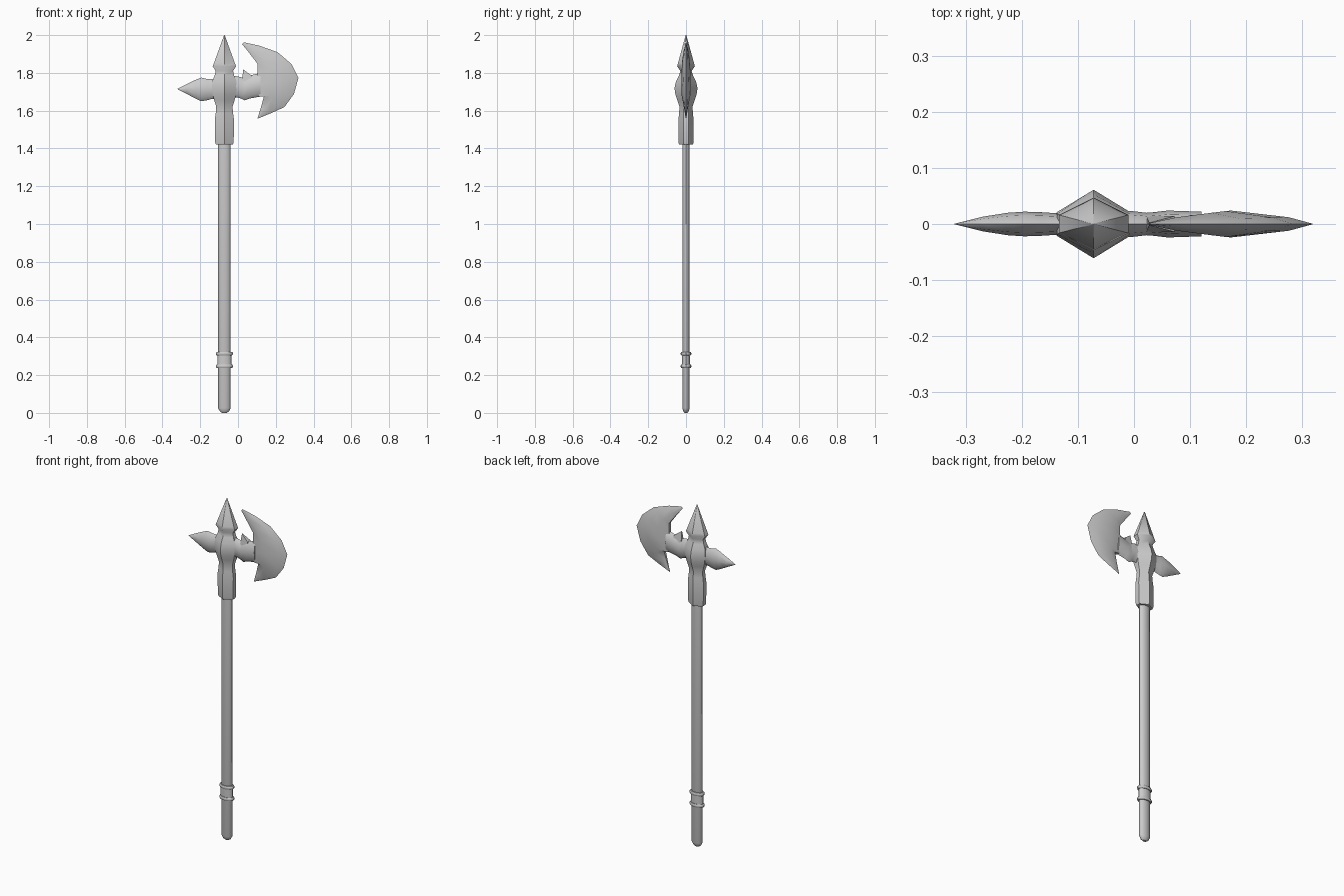
import bpy, bmesh, math
from mathutils import Vector

if "Cube" in bpy.data.objects:
    bpy.data.objects.remove(bpy.data.objects["Cube"])

CX = -0.072  # shaft axis


def finish(name, bm, angle=35):
    bmesh.ops.remove_doubles(bm, verts=bm.verts, dist=1e-5)
    bmesh.ops.recalc_face_normals(bm, faces=bm.faces)
    me = bpy.data.meshes.new(name)
    bm.to_mesh(me)
    bm.free()
    ob = bpy.data.objects.new(name, me)
    bpy.context.collection.objects.link(ob)
    bpy.ops.object.select_all(action='DESELECT')
    ob.select_set(True)
    bpy.context.view_layer.objects.active = ob
    bpy.ops.object.shade_smooth_by_angle(angle=math.radians(angle))
    return ob


def loft(name, rings, angle=35):
    """Skin a list of equal-length point rings and cap both ends."""
    bm = bmesh.new()
    vs = [[bm.verts.new(p) for p in r] for r in rings]
    n = len(rings[0])
    for a, b in zip(vs, vs[1:]):
        for i in range(n):
            j = (i + 1) % n
            bm.faces.new((a[i], a[j], b[j], b[i]))
    bm.faces.new(vs[0][::-1])
    bm.faces.new(vs[-1])
    return finish(name, bm, angle)


def ellipse(n):
    return [(math.cos(2 * math.pi * i / n), math.sin(2 * math.pi * i / n)) for i in range(n)]


HEX = [(1, -.34), (1, .34), (0, 1), (-1, .34), (-1, -.34), (0, -1)]


def upright(name, section, profile, angle=35):
    """profile: (z, half width x, half depth y)"""
    return loft(name, [[(CX + u * rx, v * ry, z) for u, v in section]
                       for z, rx, ry in profile], angle)


def sideways(name, section, profile, angle=40):
    """profile: (x, low z, high z, half depth y)"""
    return loft(name, [[(x, v * ry, (lo + hi) / 2 + u * (hi - lo) / 2) for u, v in section]
                       for x, lo, hi, ry in profile], angle)


# Oval wooden shaft with a rounded butt
upright("shaft", ellipse(16), [(0, .012, .007), (.008, .024, .014), (.025, .033, .019),
                               (1.45, .033, .019)])

# Grip band with two raised rings
upright("grip_band", ellipse(16), [(.24, .037, .022), (.32, .037, .022)])
for tag, z in (("lower", .247), ("upper", .314)):
    upright(tag + "_ring", ellipse(16), [(z - .009, .041, .025), (z - .004, .045, .028),
                                         (z + .004, .045, .028), (z + .009, .041, .025)])

# Socket, swollen hub and top spike in one ridged body
upright("socket_and_top_spike", HEX, [
    (1.42, .045, .037), (1.432, .049, .04), (1.55, .051, .04), (1.585, .046, .037),
    (1.62, .043, .034), (1.655, .054, .046), (1.685, .062, .056), (1.72, .066, .061),
    (1.755, .065, .053), (1.785, .052, .038), (1.81, .046, .03), (1.835, .062, .047),
    (1.85, .056, .043), (1.999, .002, .002), (2.0, .0005, .0005)], 45)

# Rear spike
sideways("rear_spike", ellipse(8), [
    (-.08, 1.66, 1.78, .02), (-.135, 1.663, 1.768, .019), (-.165, 1.655, 1.768, .021),
    (-.195, 1.65, 1.775, .022), (-.225, 1.664, 1.763, .02), (-.27, 1.688, 1.741, .013),
    (-.32, 1.714, 1.716, .0005)])

# Neck joining the hub to the blade
sideways("blade_neck", ellipse(8), [
    (-.07, 1.66, 1.785, .022), (-.003, 1.67, 1.782, .023), (.022, 1.662, 1.775, .02),
    (.035, 1.654, 1.77, .021), (.06, 1.664, 1.785, .024), (.12, 1.675, 1.80, .022)])

# Small spur on top of the neck
bm = bmesh.new()
spur = [(.022, 1.75), (.027, 1.819), (.072, 1.785), (.065, 1.75)]
thick = [.014, .002, .014, .014]
sides = [[bm.verts.new((x, s * t, z)) for (x, z), t in zip(spur, thick)] for s in (-1, 1)]
bm.faces.new(sides[0])
bm.faces.new(sides[1])
for i in range(4):
    j = (i + 1) % 4
    bm.faces.new((sides[0][i], sides[0][j], sides[1][j], sides[1][i]))
finish("neck_spur", bm)

# Crescent blade: inner x, z, outer x, z, half depth at each station, top to bottom
stations = [(.022, 1.952, .03, 1.962, .001), (.06, 1.905, .11, 1.945, .012),
            (.103, 1.848, .209, 1.91, .02), (.104, 1.80, .283, 1.847, .023),
            (.10, 1.74, .32, 1.773, .024), (.11, 1.676, .296, 1.688, .023),
            (.137, 1.674, .246, 1.619, .018), (.122, 1.62, .178, 1.588, .01),
            (.103, 1.558, .107, 1.559, .001)]
rings = []
for ix, iz, ox, oz, t in stations:
    a, b = Vector((ix, 0, iz)), Vector((ox, 0, oz))
    section = [(0, -.45), (.33, -1), (.8, -.5), (1, 0), (.8, .5), (.33, 1), (0, .45)]
    rings.append([a.lerp(b, f) + Vector((0, k * t, 0)) for f, k in section])
loft("axe_blade", rings)
